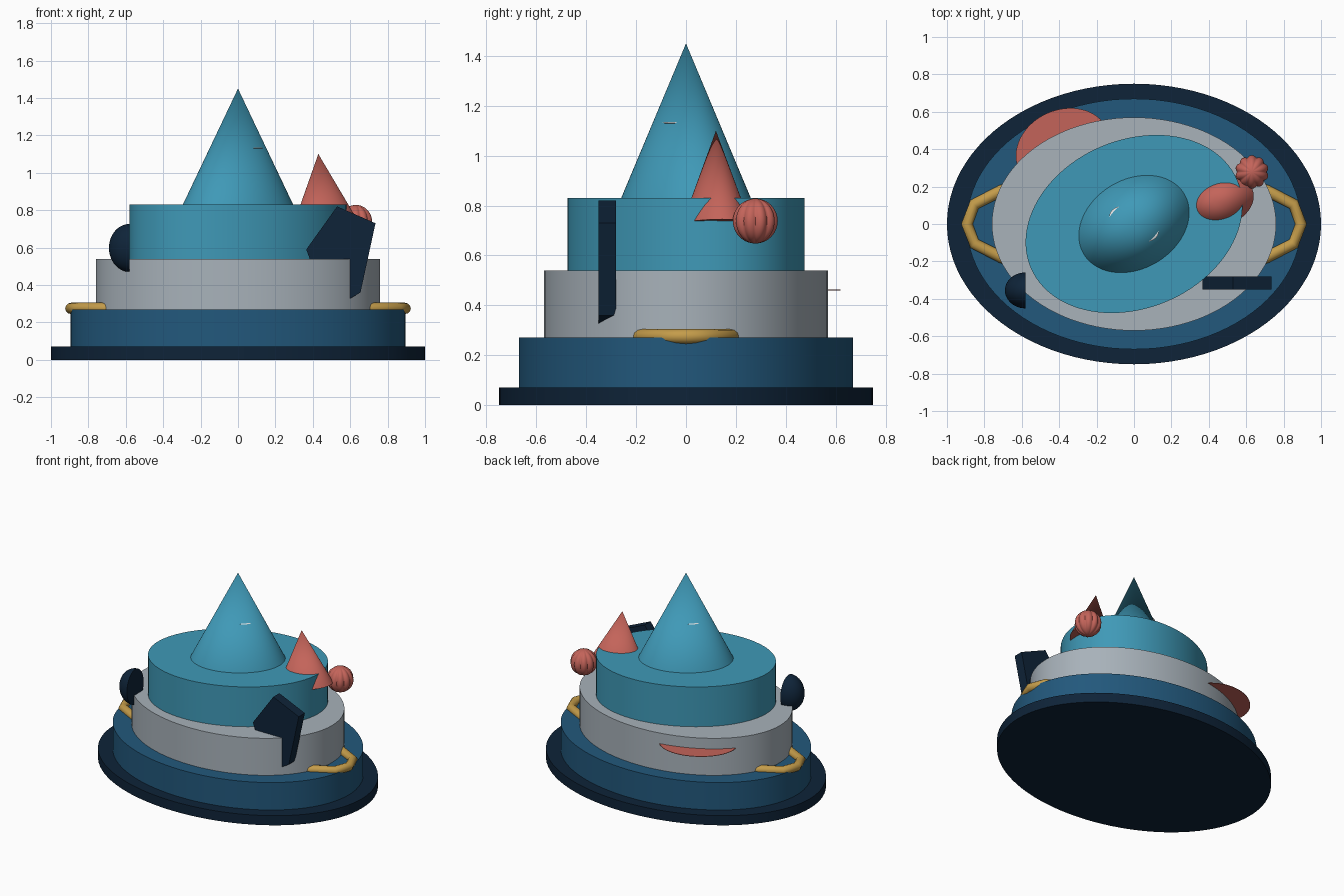
import bpy, bmesh, math
from mathutils import Matrix, Vector

if "Cube" in bpy.data.objects:
    bpy.data.objects.remove(bpy.data.objects["Cube"])


def material(name, hex_code):
    lin = []
    for i in (0, 2, 4):
        c = int(hex_code[i:i + 2], 16) / 255
        lin.append(c / 12.92 if c <= 0.04045 else ((c + 0.055) / 1.055) ** 2.4)
    m = bpy.data.materials.new(name)
    m.diffuse_color = (*lin, 1)
    m.use_nodes = True
    m.node_tree.nodes["Principled BSDF"].inputs["Base Color"].default_value = m.diffuse_color
    return m


NAVY = material("navy", "0E2338")
BLUE = material("blue", "22587C")
GREY = material("grey", "A8B2BA")
TEAL = material("teal", "3F99B7")
CORAL = material("coral", "C4645A")
GOLD = material("gold", "C49C4A")
WHITE = material("white", "E4E8EA")


def finish(bm, name, mat, smooth=35):
    bmesh.ops.recalc_face_normals(bm, faces=bm.faces)
    mesh = bpy.data.meshes.new(name)
    bm.to_mesh(mesh)
    bm.free()
    mesh.materials.append(mat)
    ob = bpy.data.objects.new(name, mesh)
    bpy.context.collection.objects.link(ob)
    if smooth:
        bpy.ops.object.select_all(action='DESELECT')
        ob.select_set(True)
        bpy.context.view_layer.objects.active = ob
        bpy.ops.object.shade_smooth_by_angle(angle=math.radians(smooth))
    return ob


def elliptic(name, mat, rx, ry, height, loc, turn=0, lean=0, tip=1.0, segs=96):
    """Elliptic cylinder (tip=1) or cone (tip=0), turned about z then leaned about y."""
    bm = bmesh.new()
    bmesh.ops.create_cone(bm, cap_ends=True, segments=segs, radius1=1, radius2=tip, depth=1)
    bmesh.ops.transform(bm, verts=bm.verts, matrix=(
        Matrix.Translation(loc)
        @ Matrix.Rotation(math.radians(lean), 4, 'Y')
        @ Matrix.Rotation(math.radians(turn), 4, 'Z')
        @ Matrix.Diagonal((rx, ry, height, 1))
        @ Matrix.Translation((0, 0, 0.5))))
    return finish(bm, name, mat)


# Stacked oval tiers and the central spire
elliptic("base_plate", NAVY, 1.0, 0.75, 0.07, (0, 0, 0))
elliptic("lower_tier", BLUE, 0.895, 0.67, 0.20, (0, 0, 0.07))
elliptic("middle_tier", GREY, 0.76, 0.57, 0.27, (0, 0, 0.27))
elliptic("upper_tier", TEAL, 0.60, 0.45, 0.29, (0, 0, 0.54), turn=23)
elliptic("spire", TEAL, 0.313, 0.238, 0.62, (0, 0, 0.83), turn=31, tip=0)

# Small leaning cone at the edge of the upper tier
elliptic("side_cone", CORAL, 0.18, 0.13, 0.374, (0.466, 0.12, 0.728),
         turn=20, lean=-5.6, tip=0, segs=64)

# Lobed ball beside the cone
bm = bmesh.new()
bmesh.ops.create_uvsphere(bm, u_segments=80, v_segments=24, radius=0.09)
for v in bm.verts:
    a = math.atan2(v.co.y, v.co.x)
    k = 0.88 + 0.12 * abs(math.sin(5 * a))
    v.co.x *= k
    v.co.y *= k
    v.co += Vector((0.63, 0.278, 0.738))
    v.co.z -= 0.0
finish(bm, "lobed_ball", CORAL, 60)

# Half ball on the left, flat face inward
bm = bmesh.new()
bmesh.ops.create_uvsphere(bm, u_segments=48, v_segments=24, radius=1)
cut = bmesh.ops.bisect_plane(bm, geom=bm.verts[:] + bm.edges[:] + bm.faces[:],
                             plane_co=(0, 0, 0), plane_no=(1, 0, 0), clear_outer=True)
bmesh.ops.holes_fill(bm, edges=[e for e in bm.edges if e.is_boundary])
bmesh.ops.transform(bm, verts=bm.verts, matrix=Matrix.Translation((-0.58, -0.355, 0.598))
                    @ Matrix.Diagonal((0.11, 0.096, 0.128, 1)))
finish(bm, "half_ball", NAVY)

# Angular slab set into the front right
outline = [(0.53, 0.82), (0.735, 0.73), (0.655, 0.36), (0.57, 0.31), (0.42, 0.44), (0.365, 0.59)]
bm = bmesh.new()
face = bm.faces.new([bm.verts.new((x, -0.35, z)) for x, z in outline])
ext = bmesh.ops.extrude_face_region(bm, geom=[face])
bmesh.ops.translate(bm, vec=(0, 0.07, 0),
                    verts=[g for g in ext["geom"] if isinstance(g, bmesh.types.BMVert)])
finish(bm, "angular_slab", NAVY, 0)

# Bent tube handles on both sides
path = [(0.60, -0.21), (0.71, -0.178), (0.853, -0.105), (0.893, 0),
        (0.853, 0.105), (0.71, 0.178), (0.60, 0.21)]
for side, name in ((1, "right_handle"), (-1, "left_handle")):
    bm = bmesh.new()
    rings = []
    for i, (x, y) in enumerate(path):
        p, q = path[max(i - 1, 0)], path[min(i + 1, len(path) - 1)]
        n = Vector((q[1] - p[1], p[0] - q[0], 0)).normalized()
        ring = []
        for j in range(12):
            a = 2 * math.pi * j / 12
            co = Vector((x, y, 0.275)) + n * 0.031 * math.cos(a)
            co.z += 0.03 * math.sin(a)
            ring.append(bm.verts.new((co.x * side, co.y, co.z)))
        rings.append(ring)
    for r, s in zip(rings, rings[1:]):
        for j in range(12):
            k = (j + 1) % 12
            bm.faces.new((r[j], r[k], s[k], s[j]))
    bm.faces.new(rings[0])
    bm.faces.new(rings[-1])
    finish(bm, name, GOLD, 50)

# Thin oval fin jutting out of the middle tier at the back left
elliptic("back_fin", CORAL, 0.26, 0.21, 0.003, (-0.38, 0.40, 0.46), turn=25, segs=64)

# Flat sliver passing through the spire
bm = bmesh.new()
bmesh.ops.create_uvsphere(bm, u_segments=32, v_segments=12, radius=1)
bmesh.ops.transform(bm, verts=bm.verts, matrix=Matrix.Translation((0, 0, 1.132))
                    @ Matrix.Rotation(math.radians(-25), 4, 'Z')
                    @ Matrix.Diagonal((0.141, 0.085, 0.008, 1)))
finish(bm, "spire_sliver", WHITE)
